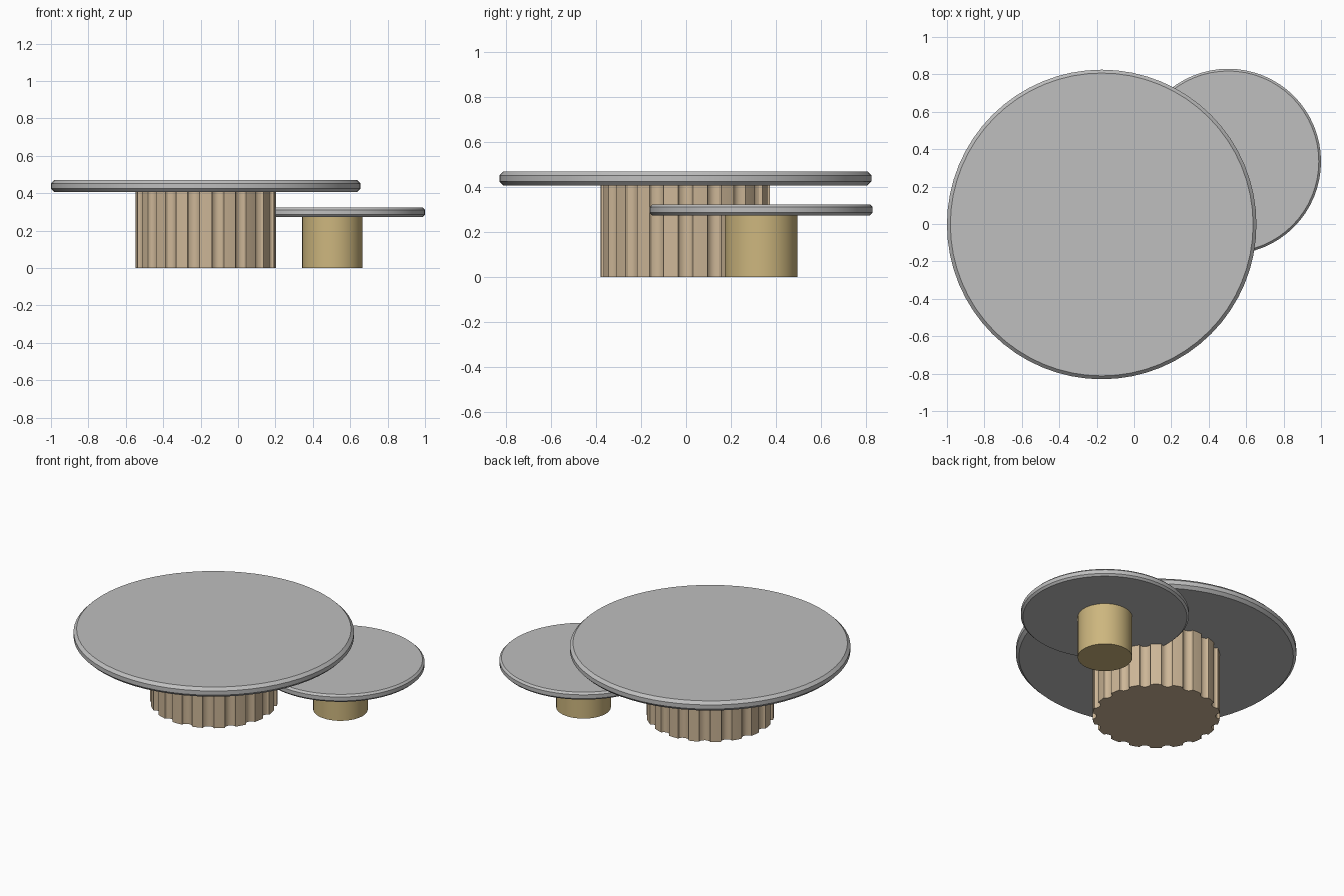
import bpy
import bmesh
from math import cos, sin, pi, radians

if "Cube" in bpy.data.objects:
    bpy.data.objects.remove(bpy.data.objects["Cube"], do_unlink=True)


def material(name, rgb):
    mat = bpy.data.materials.new(name)
    mat.use_nodes = True
    mat.diffuse_color = (*rgb, 1)
    mat.node_tree.nodes["Principled BSDF"].inputs["Base Color"].default_value = (*rgb, 1)
    return mat


GREY = material("stone grey", (0.52, 0.52, 0.52))
OAK = material("pale oak", (0.61, 0.47, 0.31))
BRASS = material("soft brass", (0.61, 0.47, 0.21))


def loft(name, centre, sections, mat):
    """Skin a stack of (outline, height) sections and cap both ends."""
    bm = bmesh.new()
    rings = [[bm.verts.new((x, y, z)) for x, y in outline] for outline, z in sections]
    count = len(rings[0])
    for low, high in zip(rings, rings[1:]):
        for i in range(count):
            j = (i + 1) % count
            bm.faces.new((low[i], low[j], high[j], high[i]))
    bm.faces.new(rings[0][::-1])
    bm.faces.new(rings[-1])
    mesh = bpy.data.meshes.new(name)
    bm.to_mesh(mesh)
    bm.free()
    mesh.materials.append(mat)
    obj = bpy.data.objects.new(name, mesh)
    obj.location = (*centre, 0)
    bpy.context.collection.objects.link(obj)
    bpy.ops.object.select_all(action="DESELECT")
    obj.select_set(True)
    bpy.context.view_layer.objects.active = obj
    bpy.ops.object.shade_smooth_by_angle(angle=radians(30))
    return obj


def circle(radius, sides=64):
    return [(radius * cos(2 * pi * i / sides), radius * sin(2 * pi * i / sides))
            for i in range(sides)]


def fluted(radius, depth, flutes, steps=6):
    """Round outline with a land, then a concave groove, repeated."""
    pitch = 2 * pi / flutes
    points = []
    for k in range(flutes):
        middle = k * pitch - pi / 2
        points.append((radius, middle))
        for s in range(steps + 1):
            t = pi * s / steps
            angle = middle + pitch / 2 - cos(t) * pitch / 4
            points.append((radius - depth * sin(t), angle))
    return [(r * cos(a), r * sin(a)) for r, a in points]


def table_top(name, centre, radius, bottom, top, bevel):
    inner, outer = circle(radius - bevel), circle(radius)
    loft(name, centre, [(inner, bottom), (outer, bottom + bevel),
                        (outer, top - bevel), (inner, top)], GREY)


LARGE = (-0.1725, -0.0025)
SMALL = (0.504, 0.334)

# Large table: chamfered top on a fluted drum
table_top("large_table_top", LARGE, 0.8275, 0.407, 0.47, 0.018)
drum = fluted(0.377, 0.026, 18)
loft("fluted_base", LARGE, [(drum, 0), (drum, 0.407)], OAK)

# Small table: chamfered top on a plain round leg
table_top("small_table_top", SMALL, 0.496, 0.274, 0.323, 0.012)
leg = circle(0.161)
loft("round_base", SMALL, [(leg, 0), (leg, 0.274)], BRASS)
